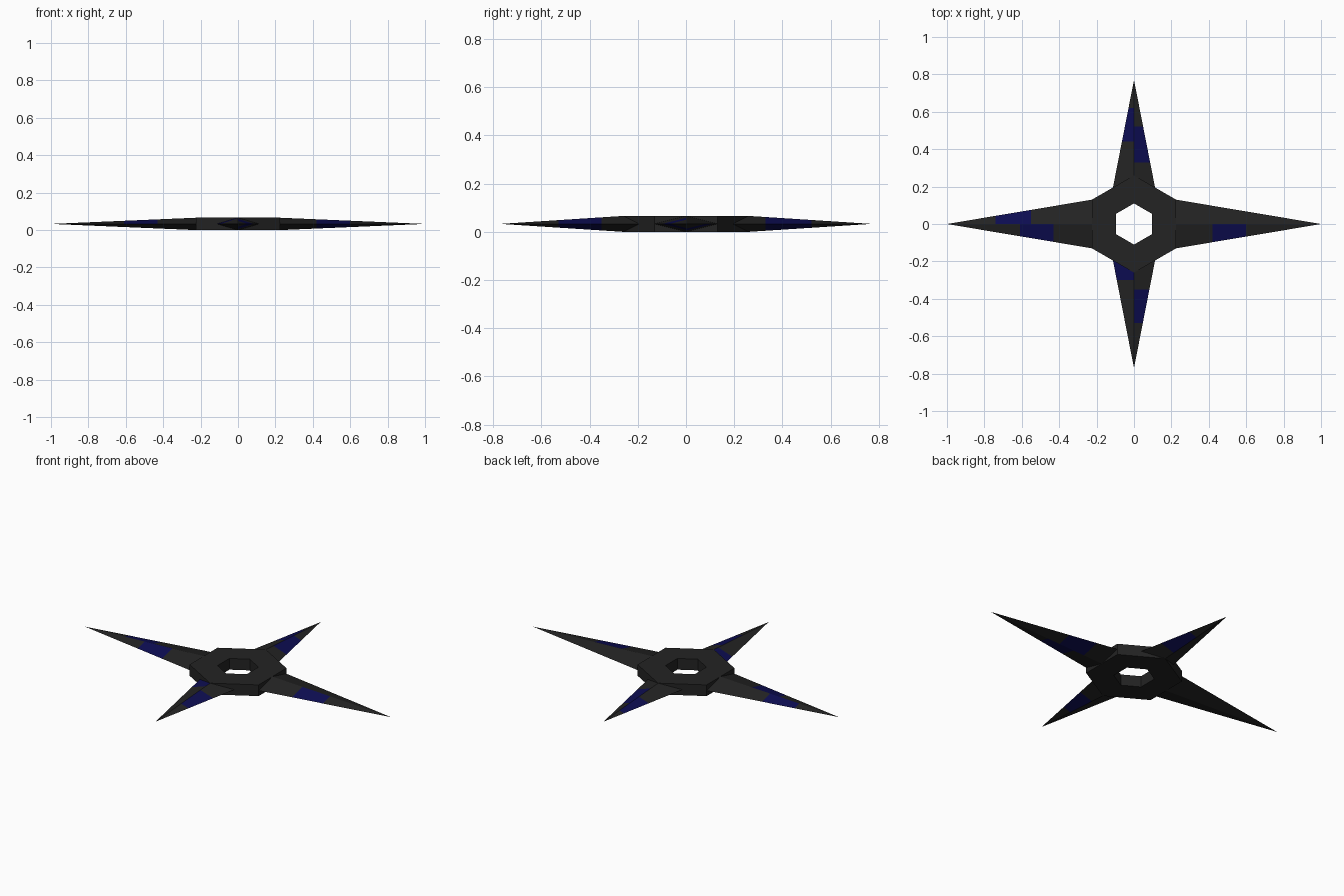
import bpy, bmesh, math
from mathutils import Matrix

if "Cube" in bpy.data.objects:
    bpy.data.objects.remove(bpy.data.objects["Cube"])

H = 0.066          # thickness
MID = H / 2


def mat(name, rgb):
    m = bpy.data.materials.new(name)
    m.diffuse_color = (*rgb, 1)
    m.use_nodes = True
    m.node_tree.nodes["Principled BSDF"].inputs["Base Color"].default_value = m.diffuse_color
    return m


STEEL = mat("dark steel", (0.017, 0.017, 0.017))
BLUE = mat("dark blue", (0.004, 0.004, 0.085))


def finish(name, bm):
    bmesh.ops.recalc_face_normals(bm, faces=bm.faces[:])
    me = bpy.data.meshes.new(name)
    bm.to_mesh(me)
    bm.free()
    me.materials.append(STEEL)
    me.materials.append(BLUE)
    ob = bpy.data.objects.new(name, me)
    bpy.context.collection.objects.link(ob)
    return ob


# Hexagonal ring with hexagonal hole, corners pointing along y
bm = bmesh.new()
loops = []
for r, z in ((0.26, 0), (0.26, H), (0.11, H), (0.11, 0)):
    loops.append([bm.verts.new((r * math.sin(i * math.pi / 3),
                                r * math.cos(i * math.pi / 3), z)) for i in range(6)])
for k in range(4):
    a, b = loops[k], loops[(k + 1) % 4]
    for i in range(6):
        j = (i + 1) % 6
        bm.faces.new((a[i], a[j], b[j], b[i]))
finish("hex_ring", bm)


# Blade pointing along local +x, diamond cross-section, turned about z.
# patches: (side of local y, top/bottom, start, end) painted blue
def blade(name, angle, ridge_x, edge_x, half_w, tip_x, patches):
    bm = bmesh.new()
    tip = bm.verts.new((tip_x, 0, MID))
    ridge = {s: bm.verts.new((ridge_x, 0, MID + s * MID)) for s in (1, -1)}
    edge = {s: bm.verts.new((edge_x, s * half_w, MID)) for s in (1, -1)}
    for s in (1, -1):
        for t in (1, -1):
            bm.faces.new((ridge[t], edge[s], tip))
    # cut the faces at the patch limits
    for x in sorted({v for p in patches for v in p[2:]}):
        bmesh.ops.bisect_plane(bm, geom=bm.verts[:] + bm.edges[:] + bm.faces[:],
                               plane_co=(x, 0, 0), plane_no=(1, 0, 0), dist=1e-5)
    for f in bm.faces:
        c = f.calc_center_median()
        for s, t, lo, hi in patches:
            if c.y * s > 0 and (c.z - MID) * t > 0 and lo < c.x < hi:
                f.material_index = 1
    bm.transform(Matrix.Rotation(math.radians(angle), 4, 'Z'))
    finish(name, bm)


# Long blades along x
blade("right_blade", 0, 0.225, 0.225, 0.13, 1.0,
      [(-1, 1, 0.42, 0.60), (-1, -1, 0.42, 0.60), (1, -1, 0.35, 0.52)])
blade("left_blade", 180, 0.225, 0.225, 0.13, 1.0,
      [(-1, 1, 0.55, 0.74), (1, 1, 0.43, 0.61)])
# Short blades along y
blade("back_blade", 90, 0.26, 0.195, 0.1126, 0.77,
      [(1, 1, 0.44, 0.62), (-1, 1, 0.33, 0.52), (-1, -1, 0.33, 0.52)])
blade("front_blade", -90, 0.26, 0.195, 0.1126, 0.77,
      [(1, 1, 0.35, 0.53), (-1, 1, 0.10, 0.30), (1, -1, 0.35, 0.53)])
